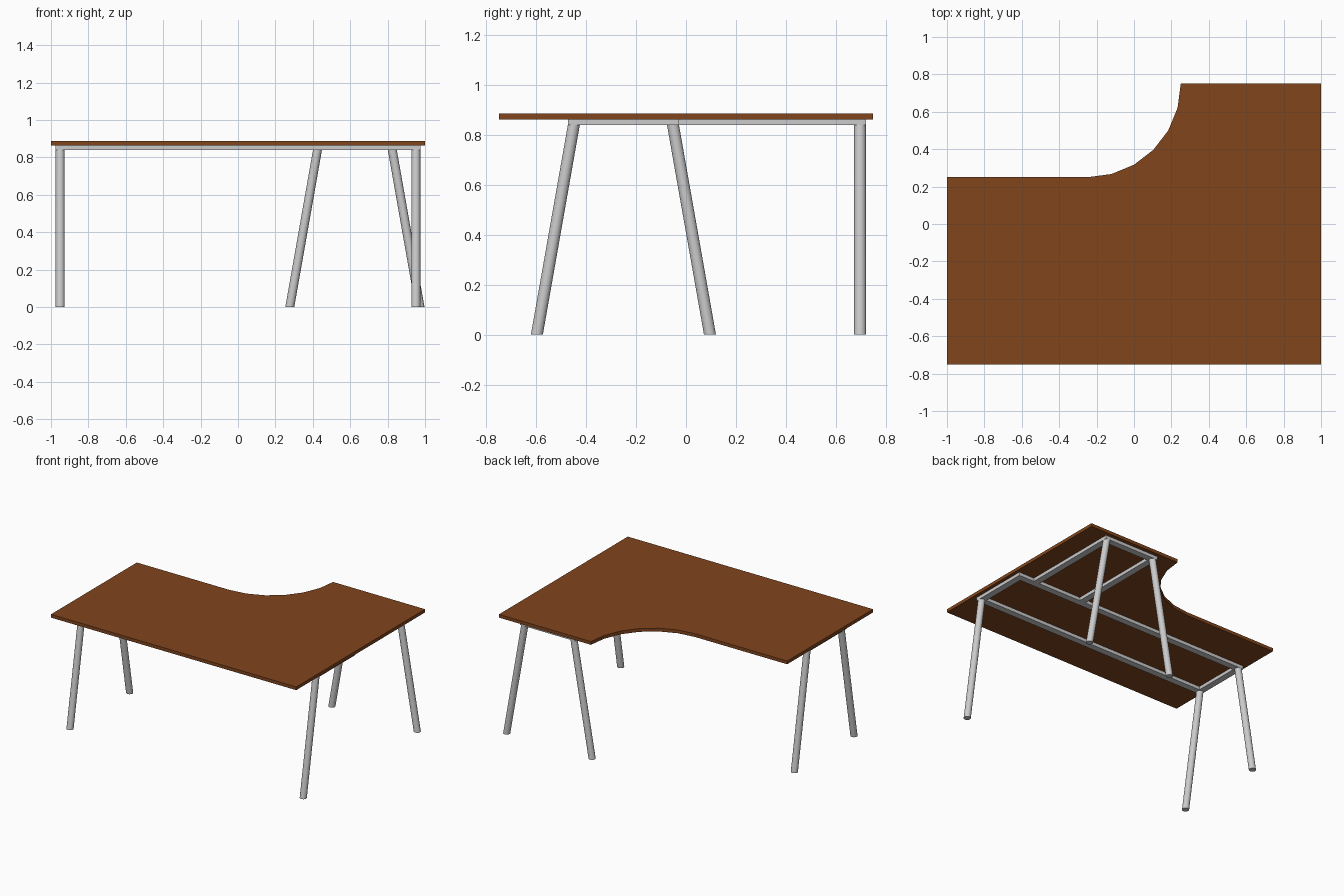
import bpy, bmesh, math
from mathutils import Vector

if "Cube" in bpy.data.objects:
    bpy.data.objects.remove(bpy.data.objects["Cube"])

Z_LEG, Z_BOARD, Z_TOP = 0.84, 0.864, 0.888
R = 0.024                                  # leg radius, half rail width
SPLAY = Z_LEG * math.tan(math.radians(10))


def finish(bm, name):
    bmesh.ops.recalc_face_normals(bm, faces=bm.faces)
    mesh = bpy.data.meshes.new(name)
    bm.to_mesh(mesh)
    bm.free()
    obj = bpy.data.objects.new(name, mesh)
    bpy.context.collection.objects.link(obj)
    return obj


def leg(name, x, y, dx, dy):
    # slanted round leg whose ends are cut level
    bm = bmesh.new()
    bmesh.ops.create_cone(bm, cap_ends=True, segments=24,
                          radius1=R, radius2=R, depth=Z_LEG)
    for v in bm.verts:
        low = v.co.z < 0
        v.co += Vector((x, y, Z_LEG / 2))
        if low:
            v.co += Vector((dx, dy, 0))
    for f in bm.faces:
        f.smooth = len(f.verts) == 4
    for e in bm.edges:
        e.smooth = all(len(f.verts) == 4 for f in e.link_faces)
    return finish(bm, name)


def rail(name, x0, x1, y0, y1):
    bm = bmesh.new()
    bmesh.ops.create_cube(bm, size=1)
    for v in bm.verts:
        v.co = Vector((x1 if v.co.x > 0 else x0,
                       y1 if v.co.y > 0 else y0,
                       Z_BOARD if v.co.z > 0 else Z_LEG))
    return finish(bm, name)


# Tabletop: L shape with a curved inner corner
outline = [(-1, -0.75), (1, -0.75), (1, 0.75)]
for i in range(7):
    a = math.radians(-15 * i)
    outline.append((-0.25 + 0.5 * math.cos(a), 0.75 + 0.5 * math.sin(a)))
outline.append((-1, 0.25))
bm = bmesh.new()
face = bm.faces.new([bm.verts.new((x, y, Z_BOARD)) for x, y in outline])
ext = bmesh.ops.extrude_face_region(bm, geom=[face], use_keep_orig=True)
for v in ext["geom"]:
    if isinstance(v, bmesh.types.BMVert):
        v.co.z = Z_TOP
top = finish(bm, "tabletop")
wood = bpy.data.materials.new("brown_wood")
wood.diffuse_color = (0.22, 0.06, 0.012, 1)
wood.use_nodes = True
wood.node_tree.nodes["Principled BSDF"].inputs["Base Color"].default_value = wood.diffuse_color
top.data.materials.append(wood)

# Main frame under the long part
XE, YF, YM, YB = 0.951, -0.45, -0.052, 0.698
for name, y in (("front_rail", YF), ("middle_rail", YM)):
    rail(name, -XE - R, XE + R, y - R, y + R)
for name, x in (("left_end_rail", -XE), ("right_end_rail", XE)):
    rail(name, x - R, x + R, YF + R, YM - R)

# Return frame under the back wing
XA, XB = 0.425, 0.825
for name, x in (("return_rail_left", XA), ("return_rail_right", XB)):
    rail(name, x - R, x + R, YM + R, YB + R)
rail("return_end_rail", XA + R, XB - R, YB - R, YB + R)

# Five splayed legs
leg("left_front_leg", -XE, YF, 0, -SPLAY)
leg("left_back_leg", -XE, YM, 0, SPLAY)
leg("right_front_leg", XE, YF, 0, -SPLAY)
leg("return_left_leg", XA, YB, -SPLAY, 0)
leg("return_right_leg", XB, YB, SPLAY, 0)
